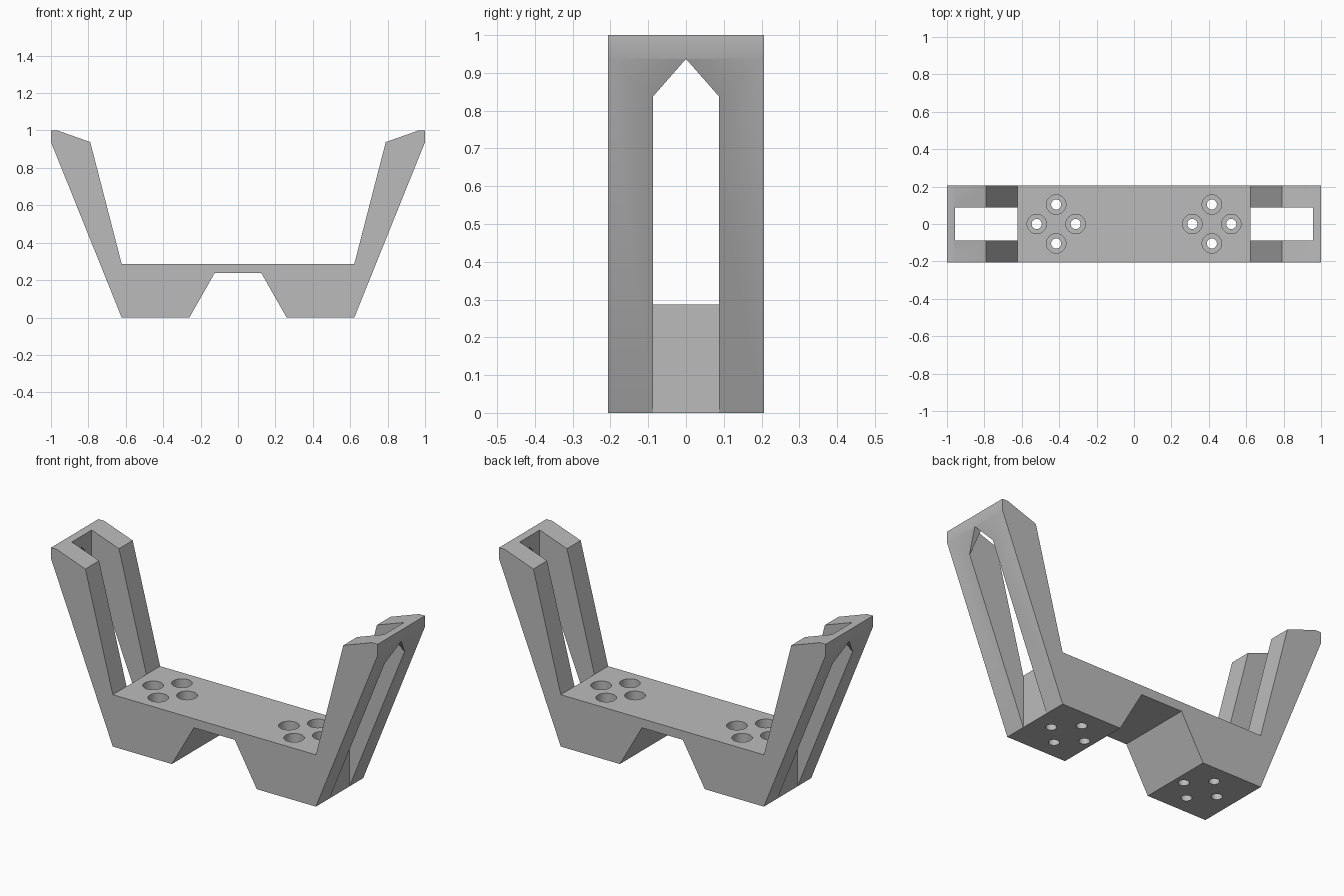
import bpy, bmesh, math
from mathutils import Vector

cube = bpy.data.objects.get("Cube")
if cube:
    bpy.data.objects.remove(cube, do_unlink=True)

grey = bpy.data.materials.new("plain grey")
grey.use_nodes = True
colour = (0.5, 0.5, 0.5, 1)
grey.diffuse_color = colour
grey.node_tree.nodes["Principled BSDF"].inputs["Base Color"].default_value = colour

HALF_DEPTH = 0.207
SLOT = 0.087
INNER = 0.622   # inner end of each arm slot


def prism(name, points, extrude):
    """Extrude a closed polygon along a vector."""
    bm = bmesh.new()
    face = bm.faces.new([bm.verts.new(p) for p in points])
    side = bmesh.ops.extrude_face_region(bm, geom=[face])
    verts = [g for g in side["geom"] if isinstance(g, bmesh.types.BMVert)]
    bmesh.ops.translate(bm, verts=verts, vec=Vector(extrude))
    bmesh.ops.recalc_face_normals(bm, faces=bm.faces[:])
    mesh = bpy.data.meshes.new(name)
    bm.to_mesh(mesh)
    bm.free()
    obj = bpy.data.objects.new(name, mesh)
    bpy.context.collection.objects.link(obj)
    mesh.materials.append(grey)
    return obj


def cut(target, cutter):
    """Subtract a cutter, then discard it."""
    cutter.hide_render = True
    mod = target.modifiers.new("cut", 'BOOLEAN')
    mod.operation = 'DIFFERENCE'
    mod.solver = 'EXACT'
    mod.object = cutter
    bpy.context.view_layer.objects.active = target
    bpy.ops.object.modifier_apply(modifier=mod.name)
    bpy.data.objects.remove(cutter, do_unlink=True)


def drill(target, x, y, radius, bottom, top):
    ring = [(x + radius * math.cos(a), y + radius * math.sin(a), bottom)
            for a in (math.tau * i / 32 for i in range(32))]
    cut(target, prism("drill", ring, (0, 0, top - bottom)))


# Bracket body: mirrored front profile extruded through the depth
half = [(0.125, 0.237), (0.26, 0), (0.622, 0), (1, 0.938), (1, 1),
        (0.965, 1), (0.79, 0.938), (0.622, 0.287)]
outline = half + [(-x, z) for x, z in reversed(half)]
bracket = prism("bracket", [(x, -HALF_DEPTH, z) for x, z in outline],
                (0, 2 * HALF_DEPTH, 0))

for s in (-1, 1):
    # Upright slot, open at the top and the inside of the arm
    slot = [(s * INNER, -SLOT), (s * 0.957, -SLOT), (s * 0.957, SLOT), (s * INNER, SLOT)]
    cut(bracket, prism("slot_cutter", [(x, y, -0.1) for x, y in slot], (0, 0, 1.3)))
    # Pointed window through the outer wall
    window = [(-SLOT, 0.6), (SLOT, 0.6), (SLOT, 0.838), (0, 0.937), (-SLOT, 0.838)]
    cut(bracket, prism("window_cutter", [(s * 0.8, y, z) for y, z in window],
                       (s * 0.4, 0, 0)))
    # Four counterbored screw holes
    for i in range(4):
        a = i * math.pi / 2
        x = s * 0.416 + 0.104 * math.cos(a)
        y = 0.104 * math.sin(a)
        drill(bracket, x, y, 0.052, 0.08, 0.4)
        drill(bracket, x, y, 0.027, -0.1, 0.2)

bpy.ops.object.select_all(action='DESELECT')
bracket.select_set(True)
bpy.context.view_layer.objects.active = bracket
bpy.ops.object.shade_smooth_by_angle(angle=math.radians(30))
